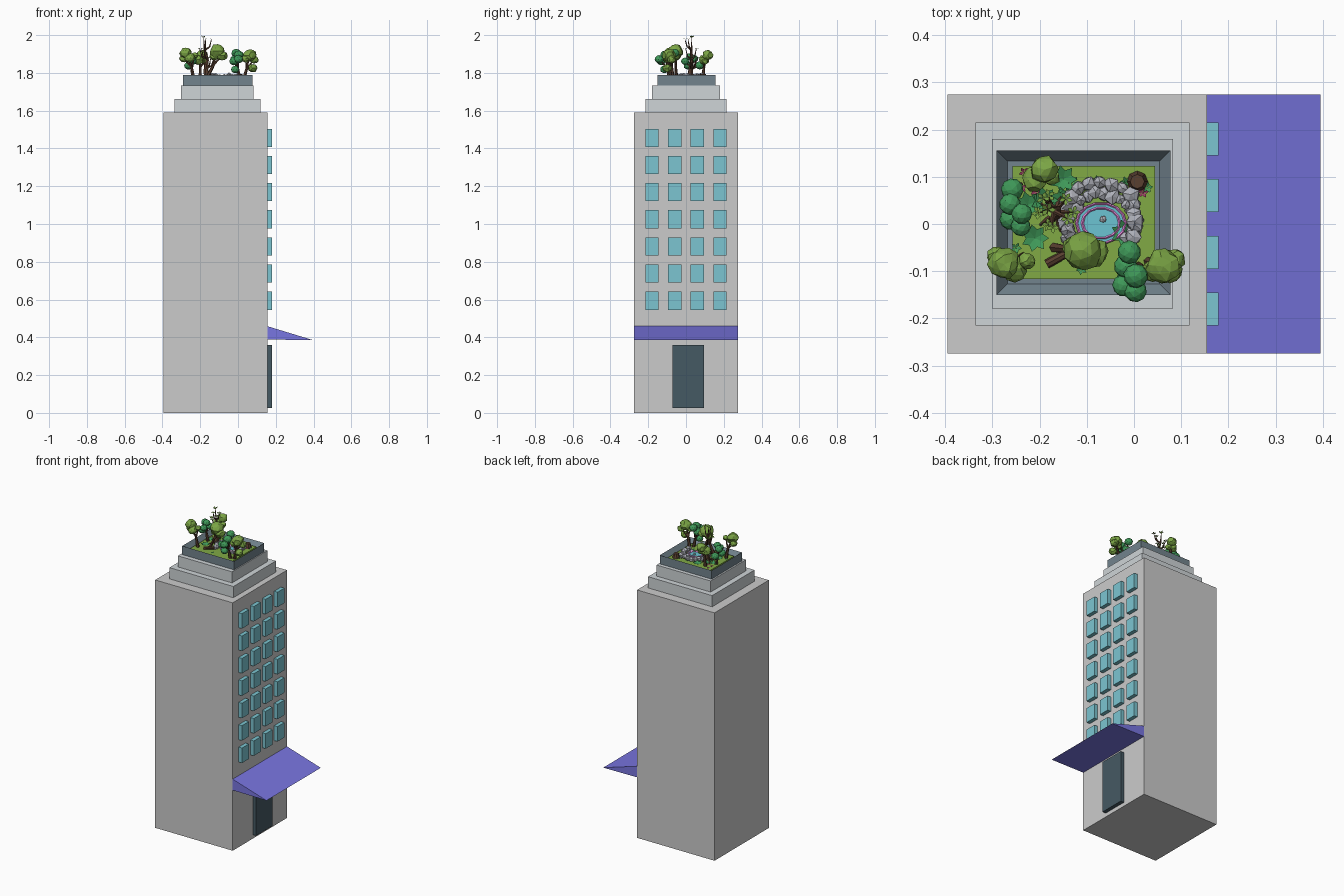
import bpy, bmesh, math, random
from mathutils import Vector, Matrix

if "Cube" in bpy.data.objects:
    bpy.data.objects.remove(bpy.data.objects["Cube"])

random.seed(7)
SOIL = 1.768


def mat(name, rgb):
    m = bpy.data.materials.new(name)
    m.diffuse_color = (*rgb, 1)
    m.use_nodes = True
    m.node_tree.nodes["Principled BSDF"].inputs["Base Color"].default_value = m.diffuse_color
    return m


TIER = mat("tier_grey", (0.62, 0.66, 0.68))
SLATE = mat("slate", (0.17, 0.23, 0.27))
DOOR = mat("door_dark", (0.06, 0.1, 0.125))
GLASS = mat("glass", (0.2, 0.56, 0.64))
AWNING = mat("awning_blue", (0.19, 0.18, 0.75))
GRASS = mat("grass", (0.22, 0.4, 0.06))
OLIVE = mat("olive_leaf", (0.2, 0.38, 0.06))
GREEN = mat("green_leaf", (0.05, 0.32, 0.1))
BARK = mat("bark", (0.1, 0.05, 0.03))
ROCK = mat("rock", (0.42, 0.43, 0.48))
WATER = mat("water", (0.15, 0.55, 0.65))
PINK = mat("pink", (0.95, 0.3, 0.85))
FLOWER = mat("flower_red", (0.3, 0.04, 0.12))


def finish(bm, name, material=None):
    me = bpy.data.meshes.new(name)
    bmesh.ops.recalc_face_normals(bm, faces=bm.faces)
    bm.to_mesh(me)
    bm.free()
    ob = bpy.data.objects.new(name, me)
    bpy.context.collection.objects.link(ob)
    if material:
        me.materials.append(material)
    return ob


def add_box(bm, lo, hi):
    lo, hi = Vector(lo), Vector(hi)
    m = Matrix.Translation((lo + hi) / 2) @ Matrix.Diagonal((*(hi - lo), 1))
    return bmesh.ops.create_cube(bm, size=1, matrix=m)


def box(name, lo, hi, material=None):
    bm = bmesh.new()
    add_box(bm, lo, hi)
    return finish(bm, name, material)


def add_blob(bm, c, r, sub=2, jitter=0.12, squash=0.9):
    m = Matrix.Translation(c) @ Matrix.Rotation(random.random() * 6, 4, 'Z') @ Matrix.Diagonal((r, r, r * squash, 1))
    vs = bmesh.ops.create_icosphere(bm, subdivisions=sub, radius=1, matrix=m)["verts"]
    for v in vs:
        v.co += (v.co - Vector(c)) * random.uniform(-jitter, jitter)


def add_limb(bm, a, b, r1, r2, sides=6):
    a, b = Vector(a), Vector(b)
    d = b - a
    m = Matrix.Translation((a + b) / 2) @ d.to_track_quat('Z', 'Y').to_matrix().to_4x4()
    bmesh.ops.create_cone(bm, cap_ends=True, segments=sides, radius1=r1, radius2=r2, depth=d.length, matrix=m)


def add_leaf(bm, base, ang, size, lift=0.5):
    # diamond leaf folded upward from its base
    d = Vector((math.cos(ang), math.sin(ang), lift)) * size
    s = Vector((-math.sin(ang), math.cos(ang), 0)) * size * 0.3
    b = Vector(base)
    bm.faces.new([bm.verts.new(p) for p in (b, b + d * 0.55 + s, b + d, b + d * 0.55 - s)])


# tower and stepped crown
box("tower", (-0.395, -0.275, 0), (0.155, 0.275, 1.59))
box("lower_tier", (-0.336, -0.215, 1.59), (0.118, 0.215, 1.662), TIER)
box("upper_tier", (-0.301, -0.179, 1.662), (0.083, 0.18, 1.733), TIER)

# hollow planter
bm = bmesh.new()
add_box(bm, (-0.291, -0.15, 1.733), (0.077, 0.156, 1.788))
bm.normal_update()
top = max(bm.faces, key=lambda f: f.calc_center_median().z)
bmesh.ops.inset_region(bm, faces=[top], thickness=0.032)
bmesh.ops.translate(bm, verts=top.verts, vec=(0, 0, -0.03))
finish(bm, "roof_planter", SLATE)
box("lawn", (-0.258, -0.117, 1.757), (0.044, 0.123, SOIL), GRASS)

# windows, door
bm = bmesh.new()
for row in range(7):
    for col in range(4):
        y, z = -0.18 + col * 0.12, 0.594 + row * 0.1437
        add_box(bm, (0.15, y - 0.035, z - 0.048), (0.179, y + 0.035, z + 0.048))
finish(bm, "windows", GLASS)
box("door", (0.15, -0.071, 0.025), (0.179, 0.094, 0.36), DOOR)

# wedge awning
bm = bmesh.new()
prof = [(0.155, 0.388), (0.395, 0.386), (0.155, 0.459)]
face = bm.faces.new([bm.verts.new((x, -0.275, z)) for x, z in prof])
ext = bmesh.ops.extrude_face_region(bm, geom=[face])["geom"]
bmesh.ops.translate(bm, verts=[g for g in ext if isinstance(g, bmesh.types.BMVert)], vec=(0, 0.55, 0))
finish(bm, "awning", AWNING)


# leafy trees: trunk, fork, crown blobs (x, y, z, radius)
def tree(name, base, fork, blobs, leaf, jitter=0.12):
    bm = bmesh.new()
    add_limb(bm, (*base, SOIL - 0.005), fork, 0.011, 0.007)
    for x, y, z, r in blobs:
        add_limb(bm, fork, (x, y, z), 0.006, 0.003, 5)
    finish(bm, name + "_trunk", BARK)
    bm = bmesh.new()
    for x, y, z, r in blobs:
        add_blob(bm, (x, y, z), r, 2, jitter)
    finish(bm, name + "_crown", leaf)


tree("centre_tree", (-0.17, -0.05), (-0.13, -0.055, 1.84),
     [(-0.108, -0.055, 1.915, 0.042), (-0.085, -0.06, 1.892, 0.03), (-0.125, -0.05, 1.888, 0.025)], OLIVE)
tree("left_tree", (-0.235, -0.07), (-0.245, -0.075, 1.83),
     [(-0.275, -0.085, 1.905, 0.033), (-0.255, -0.095, 1.88, 0.027), (-0.29, -0.07, 1.875, 0.022), (-0.227, -0.078, 1.893, 0.017)], OLIVE)
tree("right_tree", (0.03, -0.08), (0.045, -0.085, 1.82),
     [(0.062, -0.09, 1.893, 0.036), (0.085, -0.075, 1.87, 0.024), (0.04, -0.1, 1.875, 0.024), (0.078, -0.1, 1.825, 0.024)], OLIVE)
tree("back_tree", (-0.2, 0.09), (-0.2, 0.095, 1.83),
     [(-0.19, 0.115, 1.895, 0.03), (-0.21, 0.095, 1.87, 0.028), (-0.175, 0.1, 1.86, 0.018)], OLIVE)
tree("round_tree_right", (0.01, -0.09), (0, -0.095, 1.82),
     [(-0.01, -0.06, 1.905, 0.025), (-0.018, -0.09, 1.87, 0.025), (0.004, -0.11, 1.895, 0.026),
      (-0.022, -0.13, 1.862, 0.024), (0.003, -0.142, 1.872, 0.024), (-0.015, -0.115, 1.818, 0.022)], GREEN, 0.02)
tree("round_tree_left", (-0.235, 0.03), (-0.245, 0.03, 1.82),
     [(-0.258, 0.073, 1.84, 0.024), (-0.263, 0.042, 1.875, 0.023), (-0.262, 0.01, 1.838, 0.023),
      (-0.24, -0.005, 1.862, 0.021), (-0.238, 0.022, 1.885, 0.022)], GREEN, 0.02)

# bare old tree with gnarled trunk, roots and sparse leaves
bm, leaves = bmesh.new(), bmesh.new()
path = [(-0.165, 0.02, SOIL - 0.005), (-0.17, 0.025, 1.82), (-0.162, 0.03, 1.87), (-0.176, 0.03, 1.92), (-0.182, 0.03, 1.985)]
for i, (a, b) in enumerate(zip(path, path[1:])):
    add_limb(bm, a, b, 0.016 - i * 0.0037, 0.0125 - i * 0.0037)
for k in range(5):
    t = k * 1.26
    add_limb(bm, (-0.167, 0.022, SOIL + 0.02), (-0.167 + 0.04 * math.cos(t), 0.022 + 0.04 * math.sin(t), SOIL), 0.009, 0.003, 5)
for k in range(8):
    t, a = k * 2.4, Vector(path[1 + k % 3])
    elbow = a + Vector((0.03 * math.cos(t), 0.024 * math.sin(t), 0.018))
    tip = elbow + Vector((0.012 * math.cos(t), 0.012 * math.sin(t), 0.04))
    add_limb(bm, a, elbow, 0.006, 0.004, 5)
    add_limb(bm, elbow, tip, 0.004, 0.0015, 5)
    for j in range(5):
        add_leaf(leaves, tip, t + j * 1.26, 0.015, 0.2)
for j in range(5):
    add_leaf(leaves, path[-1], j * 1.26, 0.017, 0.75)
finish(bm, "old_tree_trunk", BARK)
finish(leaves, "old_tree_leaves", OLIVE)

# fallen log and hollow stump
bm = bmesh.new()
add_limb(bm, (-0.185, -0.085, 1.778), (-0.13, -0.055, 1.782), 0.01, 0.009, 8)
add_limb(bm, (0.007, 0.09, SOIL - 0.005), (0.007, 0.09, 1.795), 0.024, 0.015, 8)
finish(bm, "stump_and_log", BARK)

# pond with pink rim
bm = bmesh.new()
bmesh.ops.create_circle(bm, cap_ends=True, segments=14, radius=0.047,
                        matrix=Matrix.Translation((-0.07, 0.002, SOIL + 0.006)) @ Matrix.Diagonal((1.1, 0.9, 1, 1)))
finish(bm, "pond_water", WATER)
for n, r in (("outer", 0.047), ("inner", 0.036)):
    bpy.ops.mesh.primitive_torus_add(major_segments=14, minor_segments=4, major_radius=r, minor_radius=0.0028,
                                     location=(-0.07, 0.002, SOIL + 0.007))
    ob = bpy.context.object
    ob.name = "pond_rim_" + n
    ob.scale = (1.1, 0.9, 1)
    ob.data.materials.append(PINK)

# rocks banked behind the pond
bm = bmesh.new()
for i in range(34):
    t = math.radians(-35 + 245 * i / 33)
    d = random.uniform(0.056, 0.066) + (0.022 if i % 2 else 0) * max(0.2, math.sin(t))
    add_blob(bm, (-0.07 + 1.15 * d * math.cos(t), 0.004 + d * math.sin(t), SOIL + random.uniform(0.004, 0.018)),
             random.uniform(0.011, 0.02), 1, 0.15, 0.85)
add_blob(bm, (-0.066, 0.01, SOIL + 0.008), 0.008, 1)
finish(bm, "pond_rocks", ROCK)

# ferns and little flowers on the lawn
ferns, flowers = bmesh.new(), bmesh.new()
big = [(-0.15, 0.095), (-0.21, -0.03), (-0.225, 0.04), (-0.19, 0.05), (-0.15, 0.05), (-0.02, -0.02)]
for x, y in big:
    for j in range(7):
        add_leaf(ferns, (x, y, SOIL), j * 0.9, 0.03, 0.45)
for i in range(26):
    x, y = random.uniform(-0.25, 0.035), random.uniform(-0.11, 0.115)
    if math.hypot(x + 0.07, y) > 0.08:
        for j in range(5):
            add_leaf(flowers if i % 2 else ferns, (x, y, SOIL), j * 1.26 + i, 0.012, 0.6)
finish(ferns, "ferns", GREEN)
finish(flowers, "flowers", FLOWER)
